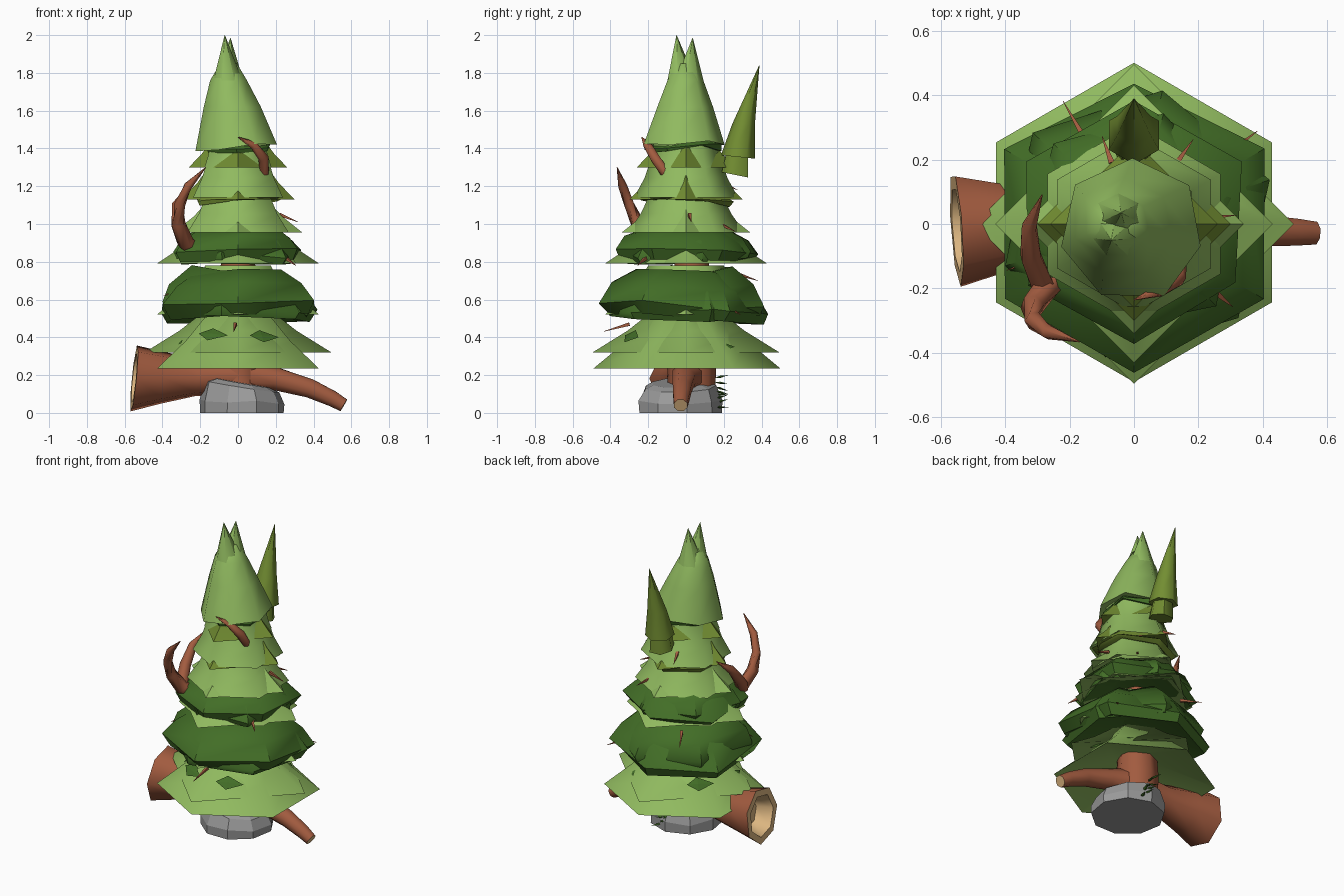
import bpy, math, random
from mathutils import Vector

if "Cube" in bpy.data.objects:
    bpy.data.objects.remove(bpy.data.objects["Cube"])

random.seed(4)


def material(name, r, g, b):
    m = bpy.data.materials.new(name)
    m.diffuse_color = (r, g, b, 1)
    m.use_nodes = True
    m.node_tree.nodes["Principled BSDF"].inputs["Base Color"].default_value = m.diffuse_color
    return m


LIGHT = material("light green", .28, .49, .115)
DARK = material("dark green", .055, .155, .02)
OLIVE = material("olive green", .17, .27, .032)
BROWN = material("bark brown", .36, .105, .05)
TAN = material("cut wood", .72, .47, .22)
GREY = material("stone grey", .32, .32, .32)


def build(name, verts, faces, mats, index=None, smooth=0):
    me = bpy.data.meshes.new(name)
    me.from_pydata(verts, [], faces)
    for m in mats:
        me.materials.append(m)
    for i, p in enumerate(me.polygons):
        p.material_index = index[i] if index else 0
    ob = bpy.data.objects.new(name, me)
    bpy.context.collection.objects.link(ob)
    if smooth:
        bpy.ops.object.select_all(action='DESELECT')
        ob.select_set(True)
        bpy.context.view_layer.objects.active = ob
        bpy.ops.object.shade_smooth_by_angle(angle=math.radians(smooth))
    return ob


def loft(name, rings, mats, seg=None, smooth=0):
    """Skin a list of equal rings; seg gives the material of each span, then the last cap."""
    n = len(rings[0])
    verts = [v for r in rings for v in r]
    faces, idx = [], []
    for k in range(len(rings) - 1):
        for i in range(n):
            j = (i + 1) % n
            faces.append((k*n + i, k*n + j, (k+1)*n + j, (k+1)*n + i))
            idx.append(seg[k] if seg else 0)
    faces += [tuple(reversed(range(n))), tuple(range(len(verts) - n, len(verts)))]
    idx += [seg[0] if seg else 0, seg[-1] if seg else 0]
    return build(name, verts, faces, mats, idx, smooth)


def ring(c, r, sides, rot=0, jr=0, jz=0, tilt=(0, 0)):
    out = []
    for i in range(sides):
        a = math.radians(rot) + math.tau * i / sides
        q = r * (1 + random.uniform(-jr, jr))
        x, y = q * math.cos(a), q * math.sin(a)
        out.append(Vector((c[0] + x, c[1] + y,
                           c[2] + tilt[0]*x + tilt[1]*y + random.uniform(-jz, jz))))
    return out


def tube(name, path, radii, sides, mats, seg=None, axis=None):
    pts = [Vector(p) for p in path]
    rings = []
    for i, p in enumerate(pts):
        t = Vector(axis) if axis else pts[min(i+1, len(pts)-1)] - pts[max(i-1, 0)]
        t.normalize()
        u = t.cross(Vector((0, 0, 1)) if abs(t.z) < .95 else Vector((0, 1, 0))).normalized()
        w = t.cross(u)
        rings.append([p + radii[i] * (math.cos(a)*u + math.sin(a)*w)
                      for a in [math.tau * (k + .5) / sides for k in range(sides)]])
    return loft(name, rings, mats, seg, smooth=62)


def skirt(name, sides, r0, z0, r1, z1, rot, mat, c=(0, 0)):
    """Pyramid-shaped needle layer with a hollow underside."""
    mid = ((r0 + r1) * .48, z0 + (z1 - z0) * .48)
    prof = [(r1 * .7, z0 + (z1 - z0) * .45), (r0, z0), mid, (r1, z1)]
    return loft(name, [ring((c[0], c[1], z), r, sides, rot) for r, z in prof], [mat], smooth=62)


def band(name, z, r, drop, rise, rot, tilt, mat=DARK, jr=.04):
    """Thick ragged drooping hexagonal skirt."""
    prof = [(r * .55, z - drop * .5), (r * .93, z - drop), (r, z - drop * .45),
            (r * .86, z + rise * .4), (r * .6, z + rise)]
    return loft(name, [ring((0, 0, h), q, 6, rot, jr, .014, tilt) for q, h in prof], [mat], smooth=50)


def leaf(name, p, d, w, mat, up=(0, 0, 1)):
    """Small thin pointed blade."""
    p, d = Vector(p), Vector(d)
    s = d.cross(Vector(up)).normalized() * w
    n = d.cross(s).normalized() * .006
    v = [p, p + d*.4 + s, p + d, p + d*.4 - s, p + d*.4 + n, p + d*.4 - n]
    f = [(0, 1, 4), (1, 2, 4), (2, 3, 4), (3, 0, 4), (1, 0, 5), (2, 1, 5), (3, 2, 5), (0, 3, 5)]
    return build(name, v, f, [mat])


# rock at the foot, with a sloping top
rc = (.02, -.035)
loft("rock", [ring((*rc, 0), .225, 9, 10), ring((*rc, .06), .225, 9, 10, .03, .01, (-.04, 0)),
              ring((*rc, .14), .195, 9, 10, .04, 0, (-.16, .03)),
              ring((*rc, .16), .15, 9, 10, 0, 0, (-.18, .03))], [GREY])

# trunk, hollow log and roots
loft("trunk", [ring((0, .03, z), r, 8) for z, r in
               [(.01, .14), (.12, .125), (.25, .13), (.8, .09), (1.4, .05)]], [BROWN], smooth=50)
tube("hollow_log", [(0, 0, .2), (-.22, 0, .185), (-.4, -.005, .185), (-.55, -.015, .182),
                    (-.55, -.015, .182), (-.45, -.01, .18)],
     [.1, .1, .142, .18, .135, .1], 7, [BROWN, TAN], [0, 0, 0, 1, 1, 1], axis=(-1, -.07, .1))
tube("right_root", [(0, .02, .2), (.2, -.01, .18), (.38, -.02, .13), (.5, -.025, .075), (.56, -.028, .04)],
     [.1, .065, .054, .045, .038], 8, [BROWN, TAN], [0, 0, 0, 0, 1])
tube("back_root", [(0, .03, .2), (.02, .1, .12), (.03, .15, .02)], [.08, .05, .035], 6, [BROWN])

# light needle layers: a hexagonal and a four-pointed pyramid at each level
skirt("needle_layer_1", 6, .495, .235, .17, .54, 90, LIGHT, (0, .005))
skirt("needle_points_1", 4, .495, .32, .15, .56, 0, LIGHT)
skirt("needle_layer_2", 6, .38, .52, .2, .78, 90, LIGHT)
skirt("needle_points_2", 4, .43, .52, .17, .76, 0, LIGHT)
skirt("needle_layer_3", 6, .36, .79, .18, 1.0, 90, LIGHT)
skirt("needle_points_3", 4, .43, .79, .15, 1.0, 0, LIGHT)
skirt("needle_layer_4", 6, .31, .955, .19, 1.16, 90, LIGHT)
skirt("needle_points_4", 4, .34, .955, .15, 1.13, 0, LIGHT)
skirt("needle_layer_5", 6, .275, 1.14, .18, 1.36, 90, LIGHT)
skirt("needle_points_5", 4, .30, 1.13, .15, 1.31, 0, OLIVE)
skirt("needle_layer_6", 6, .205, 1.3, .17, 1.44, 90, LIGHT)
skirt("needle_points_6", 4, .26, 1.3, .13, 1.46, 0, OLIVE)

# dark ragged bands between the layers
band("dark_band_1a", .61, .45, .12, .13, 90, (.03, -.07))
band("dark_band_1b", .61, .43, .10, .15, 78, (-.07, .02))
band("dark_band_2a", .88, .375, .08, .09, 90, (.03, -.03))
band("dark_band_2b", .89, .35, .09, .09, 75, (-.05, .05))
band("olive_band", 1.15, .25, .04, .02, 88, (.03, -.05), OLIVE)
band("dark_rim", 1.42, .195, .03, .015, 88, (.06, .05), DARK)

# split crown
loft("crown", [ring((0, -.02, 1.45), .12, 7, 90), ring((-.005, -.02, 1.42), .222, 7, 90, .03, .015, (.08, .06)),
               ring((-.03, -.012, 1.62), .155, 7, 90), ring((-.05, -.008, 1.76), .1, 7, 90),
               ring((-.05, -.008, 1.85), .045, 7, 90)], [LIGHT], smooth=62)
for i, (x, y, z) in enumerate([(-.07, -.05, 2.0), (-.04, .035, 1.985)]):
    loft("crown_tip_%d" % (i + 1), [ring((-.05, y * .4 - .003, 1.72), .092, 7, 90),
                                    ring((x, y, z), .001, 7, 90)], [LIGHT], smooth=62)

# olive side shoot at the back
loft("side_shoot", [ring((0, .275, 1.355), .09, 6, 30, 0, 0, (0, -.1)),
                    ring((0, .305, 1.53), .06, 6, 30), ring((0, .388, 1.84), .001, 6, 30)], [OLIVE], smooth=62)
loft("side_shoot_base", [ring((0, .26, 1.26), .08, 6, 0, .1, 0, (0, -.2)),
                         ring((0, .28, 1.45), .055, 6, 0)], [OLIVE], smooth=62)

# bare curved branches
tube("large_branch", [(-.2, -.12, .86), (-.275, -.2, .9), (-.315, -.255, 1.0), (-.31, -.3, 1.1),
                      (-.265, -.335, 1.2), (-.17, -.365, 1.3)], [.04, .045, .038, .03, .024, .002], 6, [BROWN])
tube("forked_branch", [(-.28, -.2, .9), (-.32, -.1, 1.0), (-.325, -.01, 1.1), (-.285, .09, 1.18)],
     [.04, .035, .026, .002], 6, [BROWN])
tube("small_branch", [(.14, -.11, 1.27), (.135, -.165, 1.35), (.08, -.205, 1.42), (0, -.235, 1.46)],
     [.026, .028, .022, .002], 6, [BROWN])

# thin twigs poking out: angle, start radius, height, length
for i, (a, r, z, l) in enumerate([(267, .3, .47, .14), (37, .36, .56, .12), (120, .3, .74, .14),
                                  (55, .22, 1.0, .1), (5, .22, 1.05, .1), (320, .33, .82, .07),
                                  (200, .3, .66, .12), (110, .2, 1.22, .09)]):
    d = Vector((math.cos(math.radians(a)), math.sin(math.radians(a)), 0))
    p = d * r + Vector((0, 0, z))
    tube("twig_%d" % (i + 1), [p, p + d * l + Vector((0, 0, -.04))], [.013, .001], 4, [BROWN])

# loose dark sprigs lying on the lowest layer: angle, height
for i, (a, z) in enumerate([(245, .44), (295, .43), (10, .38), (35, .38), (140, .42), (190, .4)]):
    o = Vector((math.cos(math.radians(a)), math.sin(math.radians(a)), 0))
    side = Vector((-o.y, o.x, 0))
    leaf("sprig_%d" % (i + 1), o * .32 - side * .08 + Vector((0, 0, z - .02)),
         side * .17 + Vector((0, 0, -.01)), .045, DARK, o + Vector((0, 0, 1)))

# fern beside the trunk
for i in range(8):
    z = .03 + .022 * i
    leaf("fern_leaf_%d" % (i + 1), (.07 - .01 * i, .15, z),
         (.03 * (-1) ** i, .075, .025 * math.sin(i)), .012, DARK)
